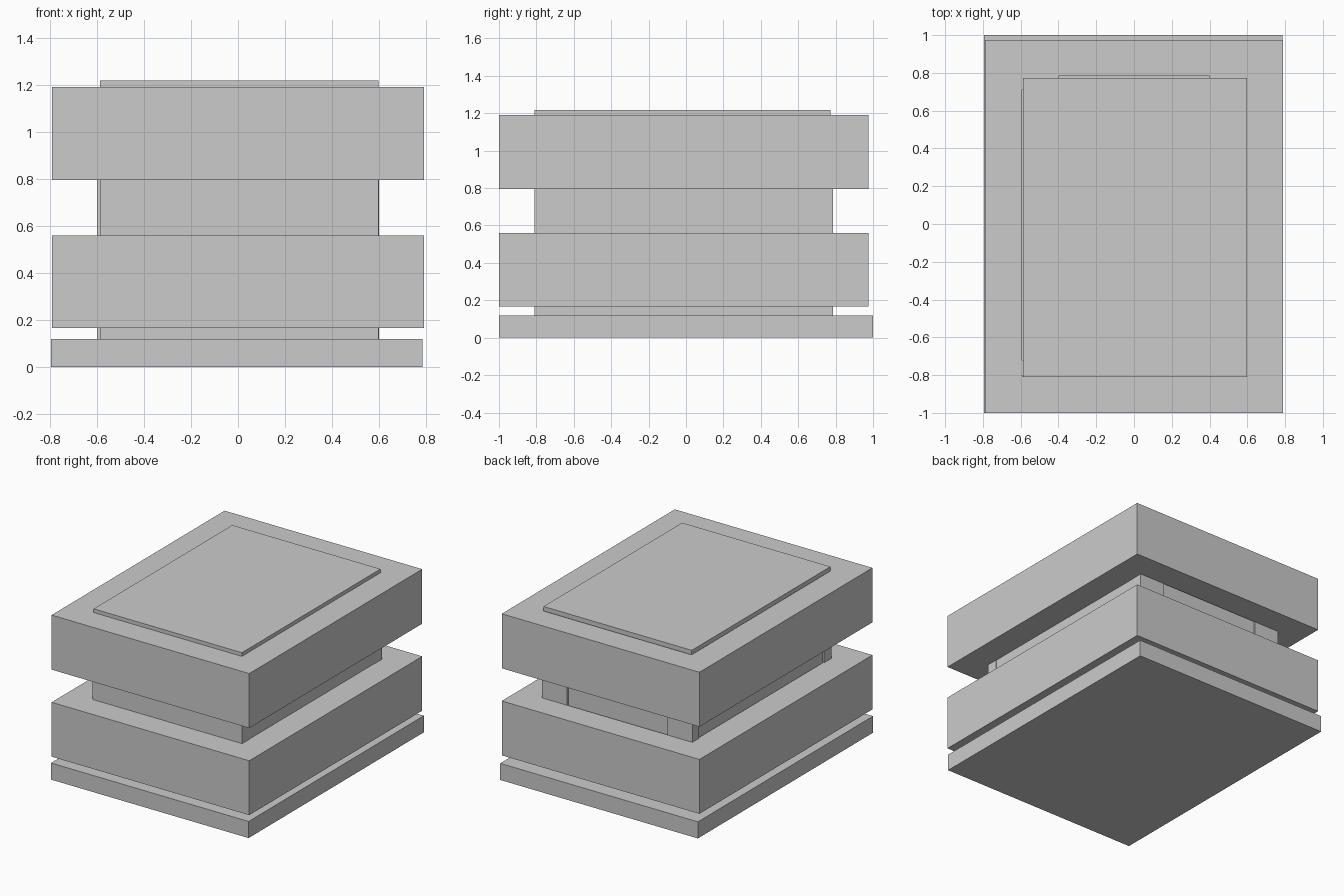
import bpy, bmesh

if "Cube" in bpy.data.objects:
    bpy.data.objects.remove(bpy.data.objects["Cube"])


def box(name, x0, x1, y0, y1, z0, z1):
    """Axis-aligned box from its limits."""
    bm = bmesh.new()
    bmesh.ops.create_cube(bm, size=1)
    for v in bm.verts:
        v.co.x = x1 if v.co.x > 0 else x0
        v.co.y = y1 if v.co.y > 0 else y0
        v.co.z = z1 if v.co.z > 0 else z0
    mesh = bpy.data.meshes.new(name)
    bm.to_mesh(mesh)
    bm.free()
    obj = bpy.data.objects.new(name, mesh)
    bpy.context.collection.objects.link(obj)
    return obj


# Base slab
box("base_slab", -0.795, 0.785, -1.0, 1.0, 0.0, 0.12)

# Inner core, its top showing above the upper band
box("core", -0.587, 0.598, -0.81, 0.773, 0.12, 1.217)

# Slim corner posts standing slightly proud of the core
for side, x0, x1 in (("left", -0.6, -0.4), ("right", 0.4, 0.6)):
    for end, y0, y1 in (("front", -0.803, -0.72), ("back", 0.71, 0.785)):
        box(f"{end}_{side}_post", x0, x1, y0, y1, 0.12, 1.185)

# Two heavy bands, each of four beams around the core
for level, z0, z1 in (("lower", 0.167, 0.56), ("upper", 0.796, 1.19)):
    box(f"{level}_front_beam", -0.79, 0.79, -1.0, -0.805, z0, z1)
    box(f"{level}_back_beam", -0.79, 0.79, 0.783, 0.975, z0, z1)
    box(f"{level}_left_beam", -0.79, -0.593, -0.805, 0.783, z0, z1)
    box(f"{level}_right_beam", 0.597, 0.79, -0.805, 0.783, z0, z1)
